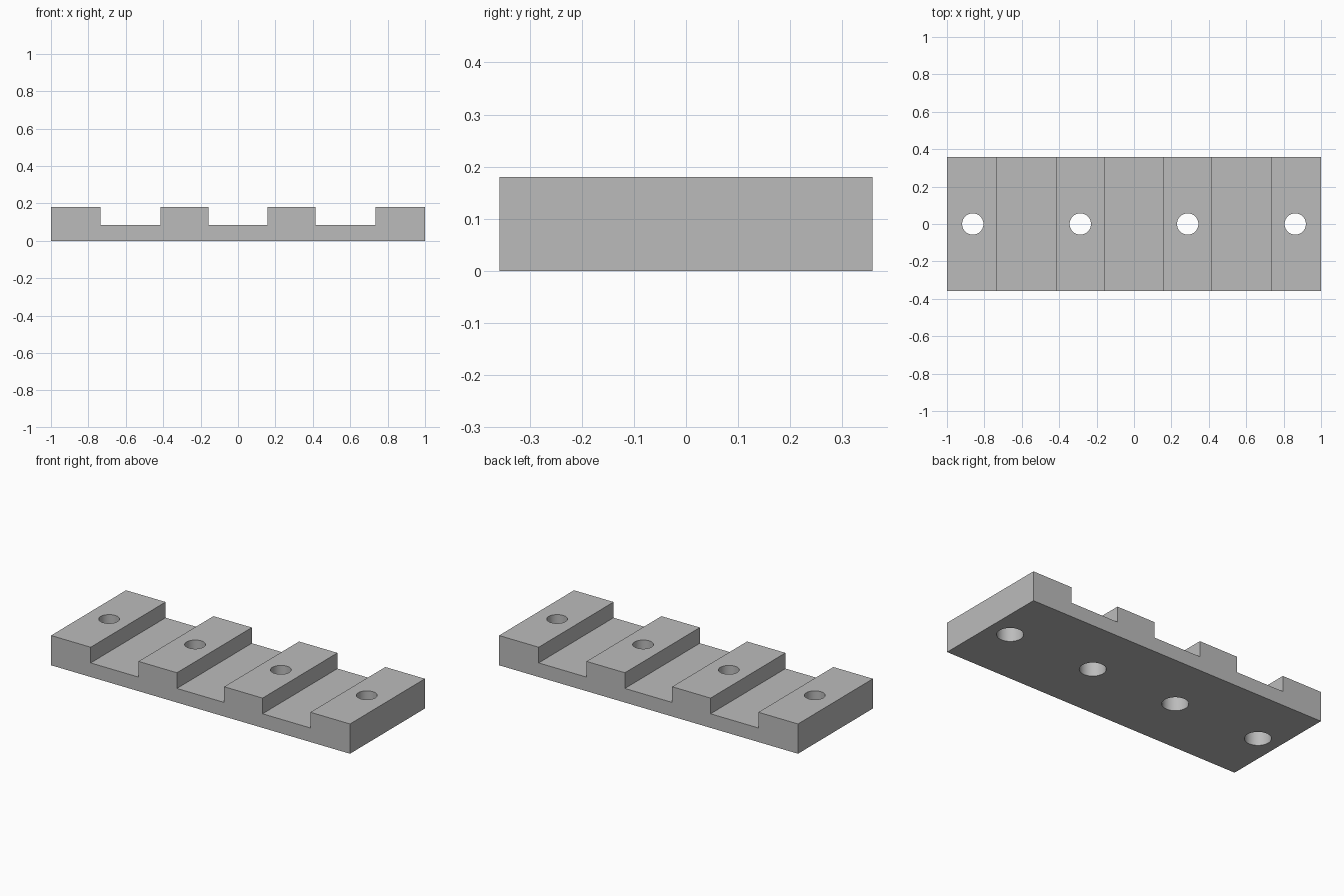
import bpy, bmesh, math

if "Cube" in bpy.data.objects:
    bpy.data.objects.remove(bpy.data.objects["Cube"], do_unlink=True)

HALF_DEPTH, TOP, FLOOR = 0.358, 0.18, 0.085
GROOVE_EDGES = [(-0.735, -0.415), (-0.158, 0.158), (0.415, 0.735)]
HOLES = [-0.862, -0.287, 0.287, 0.862]
SEGMENTS = 64

grey = bpy.data.materials.new("plain grey")
grey.use_nodes = True
colour = (0.5, 0.5, 0.5, 1.0)
grey.diffuse_color = colour
grey.node_tree.nodes["Principled BSDF"].inputs["Base Color"].default_value = colour


def to_object(name, bm):
    bmesh.ops.recalc_face_normals(bm, faces=bm.faces[:])
    mesh = bpy.data.meshes.new(name)
    bm.to_mesh(mesh)
    bm.free()
    mesh.materials.append(grey)
    obj = bpy.data.objects.new(name, mesh)
    bpy.context.collection.objects.link(obj)
    return obj


def extruded_profile(name, points):
    bm = bmesh.new()
    face = bm.faces.new([bm.verts.new((x, -HALF_DEPTH, z)) for x, z in points])
    result = bmesh.ops.extrude_face_region(bm, geom=[face], use_keep_orig=True)
    verts = [v for v in result["geom"] if isinstance(v, bmesh.types.BMVert)]
    bmesh.ops.translate(bm, verts=verts, vec=(0, 2 * HALF_DEPTH, 0))
    return to_object(name, bm)


def stepped_cutter(name, x, profile):
    bm = bmesh.new()
    rings = []
    for radius, z in profile:
        angles = [math.tau * i / SEGMENTS for i in range(SEGMENTS)]
        rings.append([bm.verts.new((x + radius * math.cos(a), radius * math.sin(a), z))
                      for a in angles])
    for low, high in zip(rings, rings[1:]):
        for i in range(SEGMENTS):
            j = (i + 1) % SEGMENTS
            bm.faces.new((low[i], low[j], high[j], high[i]))
    bm.faces.new(rings[0])
    bm.faces.new(rings[-1])
    return to_object(name, bm)


# Grooved bar: side outline with three wide channels
outline = [(-1, 0), (1, 0), (1, TOP)]
for left, right in reversed(GROOVE_EDGES):
    outline += [(right, TOP), (right, FLOOR), (left, FLOOR), (left, TOP)]
outline.append((-1, TOP))
bar = extruded_profile("grooved_bar", outline)
bpy.context.view_layer.objects.active = bar

# Through holes, wider from below
hole_profile = [(0.072, -0.05), (0.072, 0.108), (0.057, 0.108), (0.057, 0.25)]
for x in HOLES:
    cutter = stepped_cutter("hole_cutter", x, hole_profile)
    cutter.hide_render = True
    cut = bar.modifiers.new("hole", "BOOLEAN")
    cut.operation = "DIFFERENCE"
    cut.solver = "EXACT"
    cut.object = cutter
    bpy.ops.object.modifier_apply(modifier=cut.name)
    bpy.data.objects.remove(cutter, do_unlink=True)

# Smooth hole walls, crisp edges
bpy.ops.object.select_all(action="DESELECT")
bar.select_set(True)
bpy.ops.object.shade_smooth_by_angle(angle=math.radians(30))
